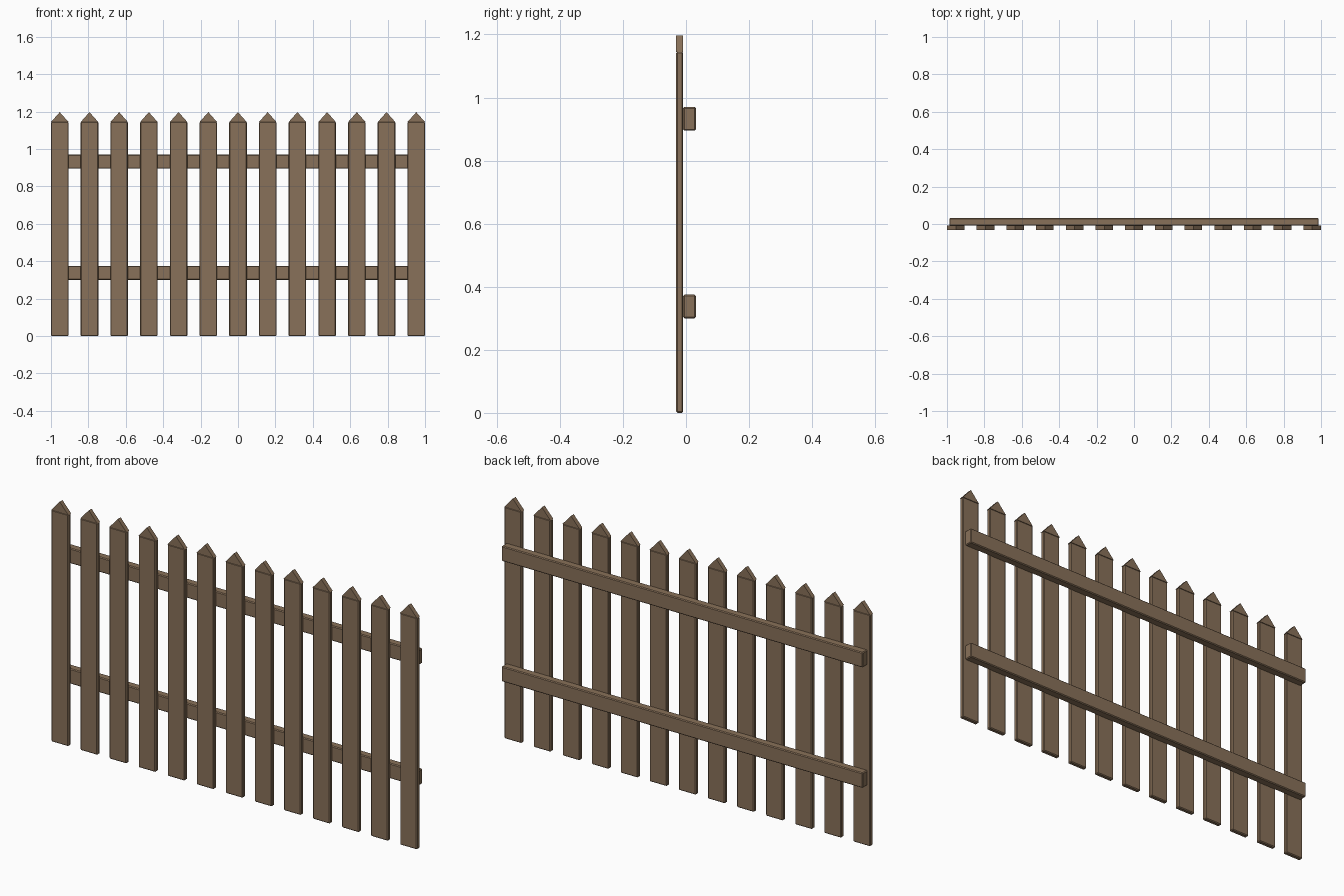
import bpy
import bmesh

old = bpy.data.objects.get("Cube")
if old:
    bpy.data.objects.remove(old, do_unlink=True)

wood = bpy.data.materials.new("brown_wood")
wood.use_nodes = True
wood.diffuse_color = (0.25, 0.165, 0.10, 1)
wood.node_tree.nodes["Principled BSDF"].inputs["Base Color"].default_value = wood.diffuse_color


def finish(name, bm, bevel=0):
    """Bevel the mesh if asked and link it as a flat-shaded object."""
    if bevel:
        bmesh.ops.bevel(bm, geom=bm.edges[:], offset=bevel, segments=1, affect='EDGES')
    bmesh.ops.recalc_face_normals(bm, faces=bm.faces[:])
    mesh = bpy.data.meshes.new(name)
    bm.to_mesh(mesh)
    bm.free()
    mesh.materials.append(wood)
    obj = bpy.data.objects.new(name, mesh)
    bpy.context.collection.objects.link(obj)
    return obj


def extruded(name, outline, y0, y1, bevel=0):
    """Extrude an x-z outline from y0 to y1."""
    bm = bmesh.new()
    face = bm.faces.new([bm.verts.new((x, y0, z)) for x, z in outline])
    new = bmesh.ops.extrude_face_region(bm, geom=[face])["geom"]
    verts = [v for v in new if isinstance(v, bmesh.types.BMVert)]
    bmesh.ops.translate(bm, verts=verts, vec=(0, y1 - y0, 0))
    return finish(name, bm, bevel)


def board(name, x0, x1, y0, y1, z0, z1, bevel):
    return extruded(name, [(x0, z0), (x1, z0), (x1, z1), (x0, z1)], y0, y1, bevel)


# Pickets: a bevelled board with a pointed cap
COUNT = 13
HALF = 0.047
FRONT, BACK = -0.031, -0.009
for i in range(COUNT):
    x = (1 - HALF) * (2 * i / (COUNT - 1) - 1)
    board(f"picket_{i + 1}", x - HALF, x + HALF, FRONT, BACK, 0, 1.145, 0.004)
    extruded(f"picket_point_{i + 1}",
             [(x - HALF, 1.144), (x + HALF, 1.144), (x, 1.197)], FRONT, BACK)

# Rails across the back
for name, z in (("lower_rail", 0.30), ("upper_rail", 0.895)):
    board(name, -0.987, 0.987, -0.009, 0.031, z, z + 0.075, 0.004)
